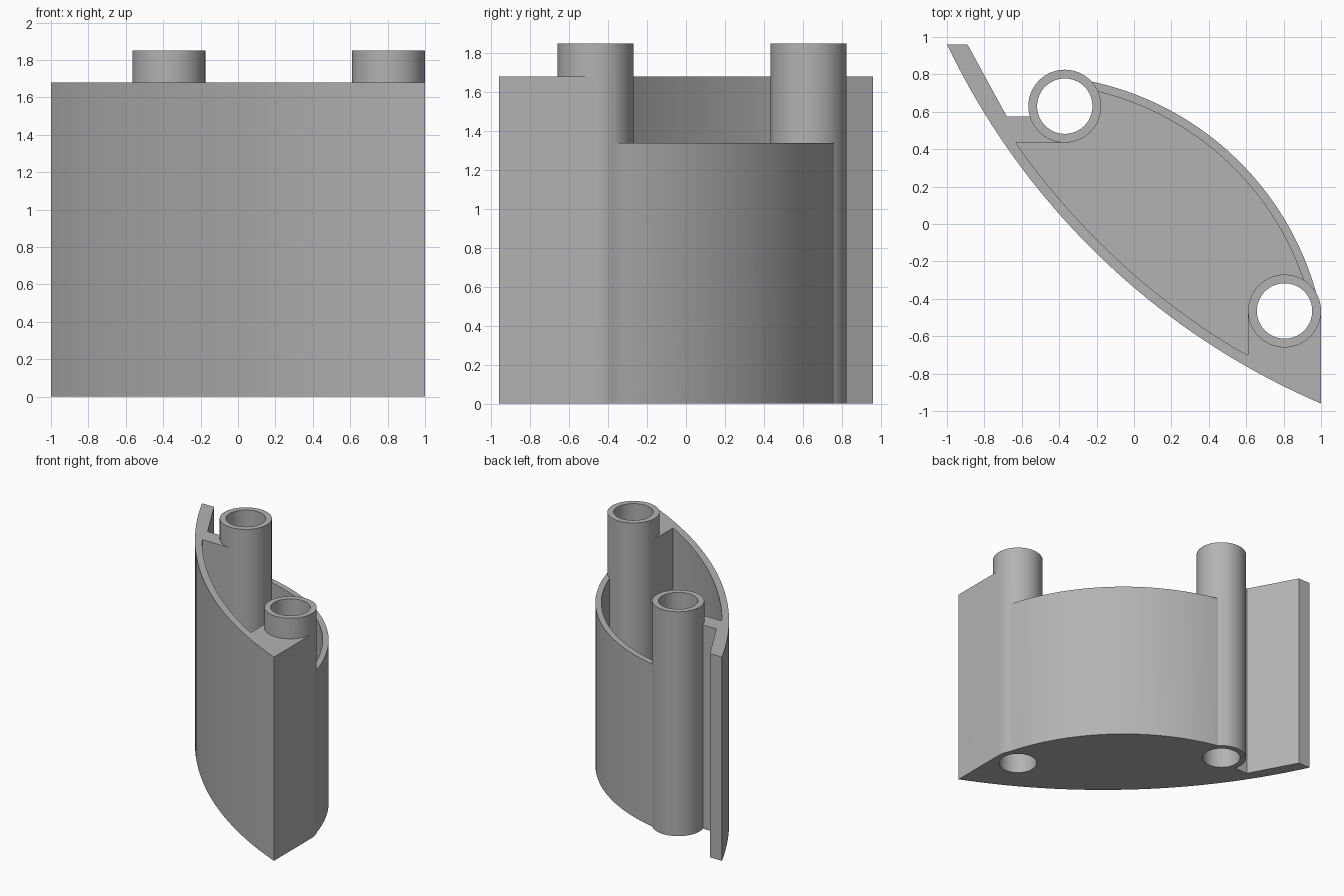
import bpy, bmesh, math
from mathutils import Vector

cube = bpy.data.objects.get("Cube")
if cube:
    bpy.data.objects.remove(cube)

WALL_TOP, LOW_TOP, TUBE_TOP, FLOOR = 1.68, 1.34, 1.85, 0.055
TUBES = [(-0.37, 0.63), (0.805, -0.465)]

grey = bpy.data.materials.new("plain grey")
grey.use_nodes = True
color = (0.45, 0.45, 0.45, 1)
grey.diffuse_color = color
grey.node_tree.nodes["Principled BSDF"].inputs["Base Color"].default_value = color


def arc(a, b, sag, steps, offset=0.0):
    """Circular arc from a to b; sag bulges left of a->b, offset shrinks the radius."""
    a, b = Vector(a), Vector(b)
    half = (b - a).length / 2
    r = (half * half + sag * sag) / (2 * abs(sag))
    along = (b - a).normalized()
    out = Vector((-along.y, along.x)) * math.copysign(1, sag)
    centre = (a + b) / 2 + out * (abs(sag) - r)
    span = math.asin(half / r)
    pts = []
    for i in range(steps + 1):
        t = span * (2 * i / steps - 1)
        pts.append(centre + (along * math.sin(t) + out * math.cos(t)) * (r - offset))
    return pts


def prism(name, outline, z0, z1):
    """Upright solid from a plan outline."""
    bm = bmesh.new()
    face = bm.faces.new([bm.verts.new((p[0], p[1], z0)) for p in outline])
    up = bmesh.ops.extrude_face_region(bm, geom=[face])["geom"]
    bmesh.ops.translate(bm, vec=(0, 0, z1 - z0),
                        verts=[v for v in up if isinstance(v, bmesh.types.BMVert)])
    bmesh.ops.recalc_face_normals(bm, faces=bm.faces)
    mesh = bpy.data.meshes.new(name)
    bm.to_mesh(mesh)
    bm.free()
    mesh.materials.append(grey)
    obj = bpy.data.objects.new(name, mesh)
    bpy.context.collection.objects.link(obj)
    return obj


def circle(centre, r, n=64):
    return [(centre[0] + r * math.cos(math.tau * i / n),
             centre[1] + r * math.sin(math.tau * i / n)) for i in range(n)]


def combine(target, other, operation):
    mod = target.modifiers.new(operation, "BOOLEAN")
    mod.operation, mod.object, mod.solver = operation, other, "EXACT"
    bpy.context.view_layer.objects.active = target
    bpy.ops.object.modifier_apply(modifier=mod.name)
    bpy.data.objects.remove(other)


# plan curves of the front and back walls
front = arc((-1, 0.96), (1, -0.96), -0.252, 40)
front_inner = [p for p in arc((-1, 0.96), (1, -0.96), -0.252, 60, 0.053)
               if p.y < 0.42 and p.x < 0.6]
front_inner = [Vector((-0.63, 0.435))] + front_inner + [Vector((0.61, -0.70))]
back = arc((-0.238, 0.764), (0.99, -0.43), 0.25, 32)
back_inner = arc((-0.238, 0.764), (0.99, -0.43), 0.25, 32, 0.045)
upper, lower = TUBES

# tall front wall with its end fin and corner blocks
body = prism("housing", front + [(1, lower[1]), lower, (0.61, lower[1])]
             + front_inner[::-1]
             + [(upper[0], 0.435), (upper[0], 0.575), (-0.68, 0.575), (-0.89, 0.96)],
             0, WALL_TOP)

# low curved back wall and pocket floor
back_wall = prism("back_wall", back + back_inner[::-1], 0, LOW_TOP)
floor = prism("pocket_floor", front_inner + [(0.61, lower[1]), lower]
              + back[::-1] + [upper, (upper[0], 0.435)], 0, FLOOR)
combine(body, floor, "UNION")
combine(body, back_wall, "UNION")

# screw tubes and their bores
for centre in TUBES:
    combine(body, prism("tube", circle(centre, 0.195), 0, TUBE_TOP), "UNION")
for centre in TUBES:
    combine(body, prism("bore", circle(centre, 0.148), -0.1, TUBE_TOP + 0.1), "DIFFERENCE")

bpy.ops.object.select_all(action="DESELECT")
body.select_set(True)
bpy.context.view_layer.objects.active = body
bpy.ops.object.shade_smooth_by_angle(angle=math.radians(30))
